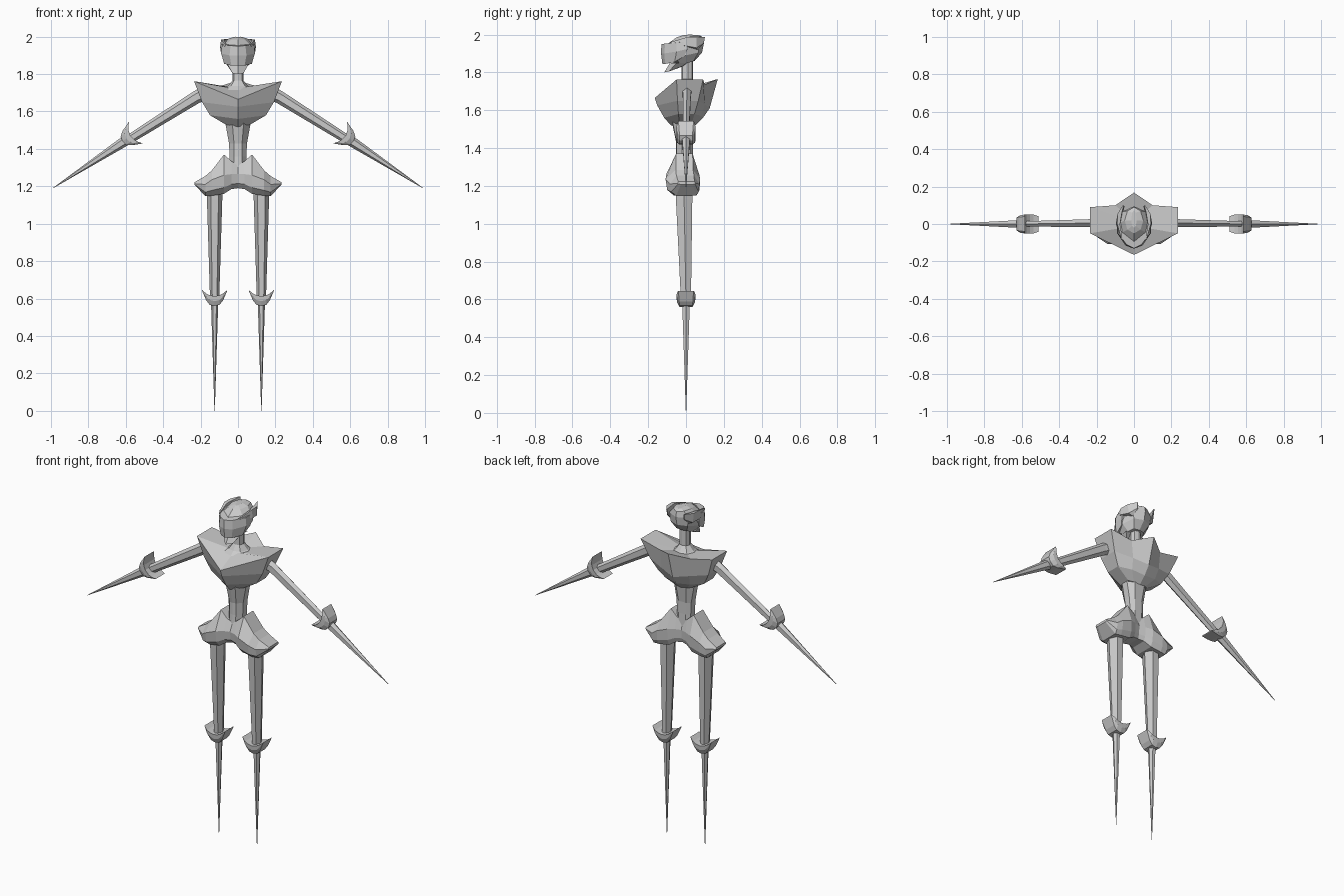
import bpy, bmesh, math
from mathutils import Vector

grey = bpy.data.materials.new("plain_grey")
grey.diffuse_color = (0.6, 0.6, 0.6, 1)


def loft(name, rings):
    """Skin closed rings of equal length and cap both ends, flat shaded."""
    bm = bmesh.new()
    vs = [[bm.verts.new(p) for p in r] for r in rings]
    n = len(vs[0])
    for a, b in zip(vs, vs[1:]):
        for i in range(n):
            j = (i + 1) % n
            bm.faces.new((a[i], a[j], b[j], b[i]))
    bm.faces.new(vs[0][::-1])
    bm.faces.new(vs[-1])
    bmesh.ops.remove_doubles(bm, verts=bm.verts, dist=0.0004)
    bmesh.ops.recalc_face_normals(bm, faces=bm.faces)
    me = bpy.data.meshes.new(name)
    bm.to_mesh(me)
    bm.free()
    me.materials.append(grey)
    ob = bpy.data.objects.new(name, me)
    bpy.context.collection.objects.link(ob)
    return ob


def sym(half):
    """Complete a half ring running from front centre to back centre."""
    return half + [(-x, y, z) for x, y, z in half[-2:0:-1]]


def limb(name, stations, n=6):
    """Tapered prism: stations are (x, y, z, half width, half depth)."""
    a, b = Vector(stations[0][:3]), Vector(stations[-1][:3])
    d = (b - a).normalized()
    u = Vector((d.z, 0, -d.x)).normalized()
    rings = []
    for x, y, z, w, h in stations:
        rings.append([Vector((x, y, z)) + u * w * math.cos(t) + Vector((0, h * math.sin(t), 0))
                      for t in (2 * math.pi * i / n for i in range(n))])
    return loft(name, rings)


def cup(name, origin, d):
    """Flared joint guard opening backwards along direction d (in XZ)."""
    o, d = Vector(origin), Vector(d).normalized()
    u, y = Vector((-d.z, 0, d.x)), Vector((0, 1, 0))
    rings = []
    half = [(0.067, 0, 0.004, 0.042, 0.04), (0.045, 0.018, 0.055, 0.05, 0.036),
            (0.027, 0.027, 0.078, 0.05, 0.035), (0, 0.033, 0.085, 0.05, 0.035)]
    full = [(-a, *r) for a, *r in half] + half[-2::-1]
    for a, top, bot, h1, h2 in full:
        mid = (top + bot) / 2
        rings.append([o + u * a + d * v + y * w for v, w in
                      ((top, -h1), (top, h1), (mid, h1 * 0.96), (bot, h2), (bot, -h2), (mid, -h1 * 0.96))])
    return loft(name, rings)


# chest: neck opening, flared collar, then taper to the waist
loft("chest", [sym(r) for r in (
    [(0, -.04, 1.725), (.06, -.02, 1.73), (.065, .03, 1.73), (.04, .05, 1.73), (0, .06, 1.73)],
    [(0, -.165, 1.665), (.235, -.05, 1.762), (.235, .09, 1.762), (.1, .1, 1.735), (0, .168, 1.765)],
    [(0, -.152, 1.625), (.192, -.045, 1.65), (.192, .065, 1.65), (.09, .1, 1.63), (0, .125, 1.61)],
    [(0, -.115, 1.56), (.15, -.04, 1.58), (.15, .045, 1.58), (.08, .08, 1.57), (0, .09, 1.56)],
    [(0, -.078, 1.518), (.065, -.035, 1.53), (.065, .03, 1.53), (.04, .045, 1.525), (0, .05, 1.52)])])

# slim waist
loft("waist", [sym([(0, -f, z), (w * .45, -f * .95, z), (w, -.02, z), (w, .02, z), (w * .5, b, z), (0, b, z)])
               for z, w, f, b in ((1.54, .068, .075, .05), (1.43, .048, .052, .036),
                                  (1.36, .045, .052, .036), (1.25, .045, .06, .04))])

# pelvis: skinned sideways through stations (x, bottom, middle, top, front, back, cap)
half = [(0, 1.19, 1.265, 1.31, .075, .045, .7), (.035, 1.185, 1.265, 1.335, .085, .055, .7),
        (.075, 1.16, 1.26, 1.37, .105, .07, .5), (.14, 1.15, 1.235, 1.285, .108, .075, .5),
        (.175, 1.148, 1.21, 1.255, .085, .07, .6), (.232, 1.208, 1.214, 1.222, .045, .05, .9)]
rings = []
for x, b, m, t, f, k, c in [(-h[0], *h[1:]) for h in half[:0:-1]] + half:
    rings.append([(x, -f * c, t), (x, -f, m), (x, -f * .92, (m + b * 2) / 3), (x, -f * .6, b),
                  (x, k * .75, b), (x, k * .95, (m + b * 2) / 3), (x, k, m), (x, k * c, t)])
loft("pelvis", rings)

# neck with flared base
loft("neck", [sym([(0, -a * .8, z), (a * .7, -a * .6, z), (a, .01, z), (a * .7, .01 + a * .7, z),
                   (0, .01 + a * .9, z)])
              for z, a in ((1.715, .085), (1.735, .055), (1.765, .03), (1.87, .03))])

# skull
loft("skull", [sym(r) for r in (
    [(0, -.05, 1.84), (.04, -.03, 1.84), (.05, .01, 1.85), (.035, .04, 1.86), (0, .045, 1.86)],
    [(0, -.105, 1.88), (.07, -.05, 1.87), (.08, 0, 1.89), (.055, .065, 1.905), (0, .085, 1.905)],
    [(0, -.105, 1.945), (.07, -.05, 1.95), (.085, 0, 1.95), (.065, .065, 1.955), (0, .095, 1.955)],
    [(0, -.05, 1.985), (.035, -.03, 1.985), (.05, .02, 1.99), (.035, .07, 1.99), (0, .09, 1.985)],
    [(0, -.02, 1.995), (.01, -.01, 1.997), (.015, .02, 2.0), (.01, .06, 1.997), (0, .075, 1.995)])])

# visor wrapping the face, and pointed jaw
loft("visor", [sym(r) for r in (
    [(0, -.125, 1.845), (.035, -.11, 1.845), (.074, -.06, 1.855), (.08, -.01, 1.885), (0, 0, 1.885)],
    [(0, -.132, 1.9), (.045, -.115, 1.9), (.09, -.05, 1.91), (.093, .01, 1.925), (0, .01, 1.925)],
    [(0, -.13, 1.95), (.04, -.11, 1.952), (.085, -.05, 1.957), (.092, .01, 1.965), (0, .01, 1.965)])])
loft("jaw", [sym(r) for r in (
    [(0, -.085, 1.85), (.055, -.05, 1.85), (.06, .005, 1.85), (0, .005, 1.85)],
    [(0, -.115, 1.8), (.03, -.09, 1.805), (.035, -.02, 1.832), (0, -.015, 1.832)])])

for s, side in ((1, "left"), (-1, "right")):
    # swept crest fin on the side of the head
    loft(side + "_crest_fin", [[(s * x, y, z) for x, y, z in r] for r in (
        [(.06, -.085, 1.95), (.068, -.08, 1.95), (.068, -.08, 1.96), (.06, -.085, 1.96)],
        [(.078, 0, 1.935), (.097, 0, 1.94), (.09, 0, 1.985), (.075, 0, 1.98)],
        [(.06, .06, 1.92), (.085, .055, 1.93), (.088, .055, 1.985), (.065, .06, 1.985)],
        [(.05, .095, 1.955), (.055, .095, 1.955), (.06, .1, 1.988), (.055, .1, 1.988)])])
    # arms
    limb(side + "_upper_arm", [(s * .17, .005, 1.7, .04, .03), (s * .225, .005, 1.675, .034, .024),
                               (s * .6, 0, 1.44, .024, .016)])
    cup(side + "_elbow_guard", (s * .547, 0, 1.487), (s * .84, 0, -.54))
    limb(side + "_forearm", [(s * .6, 0, 1.445, .028, .024), (s * .99, 0, 1.19, .001, .001)])
    # legs
    limb(side + "_thigh", [(s * .125, -.01, 1.2, .042, .052), (s * .125, -.01, 1.13, .041, .05),
                           (s * .125, 0, .58, .024, .03)])
    cup(side + "_knee_guard", (s * .125, 0, .645), (0, 0, -1))
    limb(side + "_shin", [(s * .125, 0, .6, .02, .024), (s * .125, 0, 0, .001, .001)])
